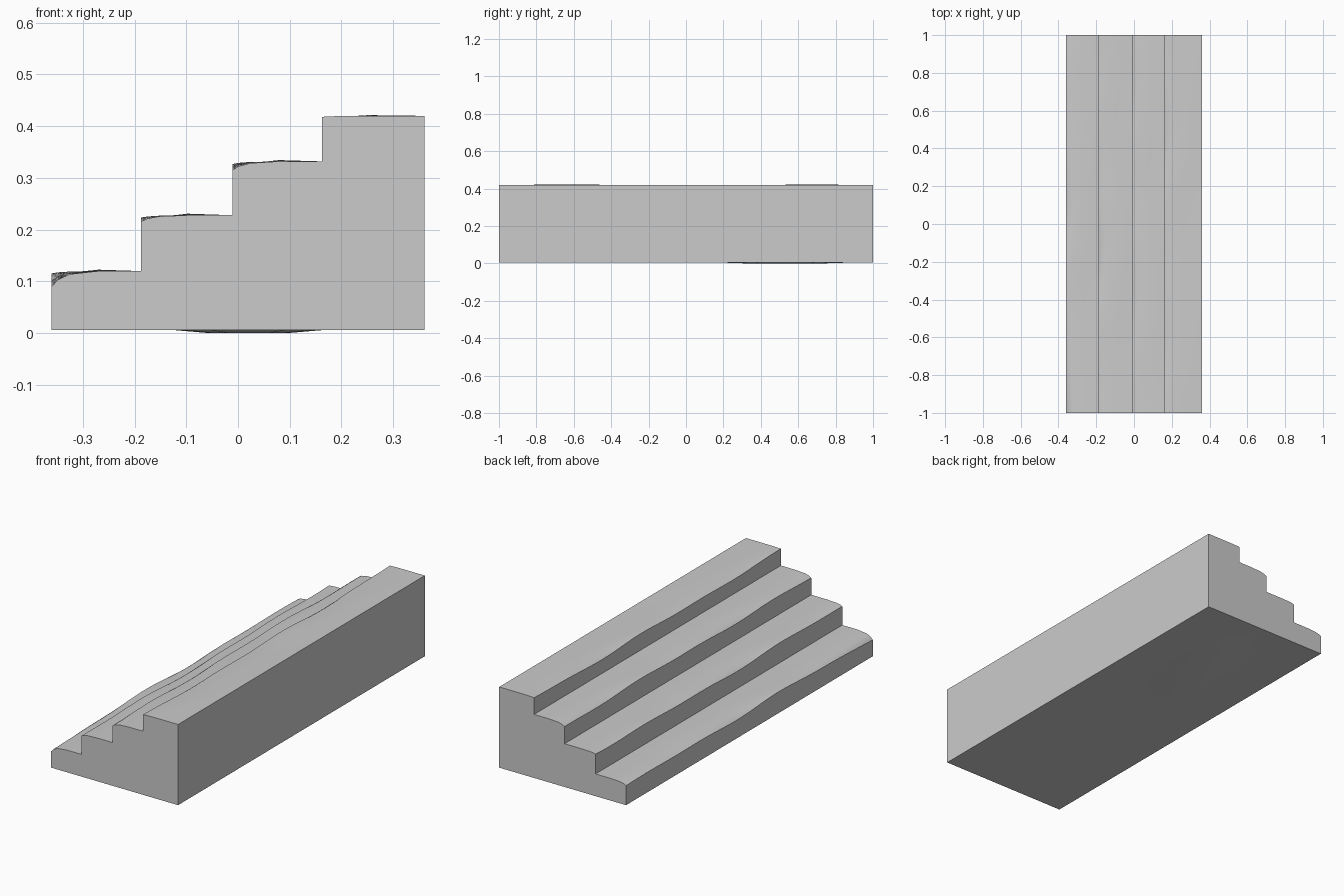
import bpy, bmesh, math

if "Cube" in bpy.data.objects:
    bpy.data.objects.remove(bpy.data.objects["Cube"])

# (nose x, tread height, nose wear at front end, nose wear at back end, wave phase)
STEPS = [(-0.36, 0.12, 0.030, 0.014, 0.4),
         (-0.187, 0.228, 0.012, 0.006, 1.9),
         (-0.011, 0.332, 0.017, 0.016, 3.1),
         (0.162, 0.42, 0.002, 0.002, 4.6)]
BACK_X, BASE_Z = 0.36, 0.006
ROWS = 40


def nose_wear(y, front, back, phase):
    """Depth worn off the nosing: set values at the ends, gentle waves between."""
    t = (y + 1) / 2
    wave = 0.012 + 0.006 * math.sin(5.5 * y + phase) + 0.004 * math.sin(11 * y + 2 * phase)
    mid = math.sin(math.pi * t) ** 0.7 if 0 < t < 1 else 0
    return max(0.001, (front * (1 - t) + back * t) * (1 - mid) + wave * mid)


def section(y):
    """Stair outline at one position along the length."""
    pts = []
    for i, (x, z, front, back, phase) in enumerate(STEPS):
        end = STEPS[i + 1][0] if i < 3 else BACK_X
        w = nose_wear(y, front, back, phase)
        bump = 0.003 * math.sin(4 * y + phase) * math.cos(math.pi * y / 2)
        pts += [(x, z - w), (x + 0.012, z - 0.55 * w), (x + 0.035, z - 0.2 * w),
                (x + 0.09, z + bump), (end, z)]
    return [(STEPS[0][0], BASE_Z)] + pts + [(BACK_X, BASE_Z)]


# Stair block lofted along y, with worn treads
bm = bmesh.new()
rings = []
for r in range(ROWS + 1):
    y = -1 + 2 * r / ROWS
    rings.append([bm.verts.new((x, y, z)) for x, z in section(y)])
n = len(rings[0])
for a, b in zip(rings, rings[1:]):
    for i in range(n):
        j = (i + 1) % n
        bm.faces.new((a[i], a[j], b[j], b[i]))
bm.faces.new(rings[0])
bm.faces.new(rings[-1][::-1])

# Slight unevenness under the base
base = bmesh.ops.create_cone(bm, cap_ends=True, segments=12, radius1=0.08,
                             radius2=0.15, depth=0.006)
bmesh.ops.scale(bm, vec=(1, 2.6, 1), verts=base["verts"])
bmesh.ops.translate(bm, vec=(0.02, 0.53, 0.003 + 0.0005), verts=base["verts"])
bmesh.ops.recalc_face_normals(bm, faces=bm.faces)

mesh = bpy.data.meshes.new("worn_stairs")
bm.to_mesh(mesh)
bm.free()
stairs = bpy.data.objects.new("worn_stairs", mesh)
bpy.context.collection.objects.link(stairs)
bpy.context.view_layer.objects.active = stairs
stairs.select_set(True)
bpy.ops.object.shade_smooth_by_angle(angle=math.radians(35))
